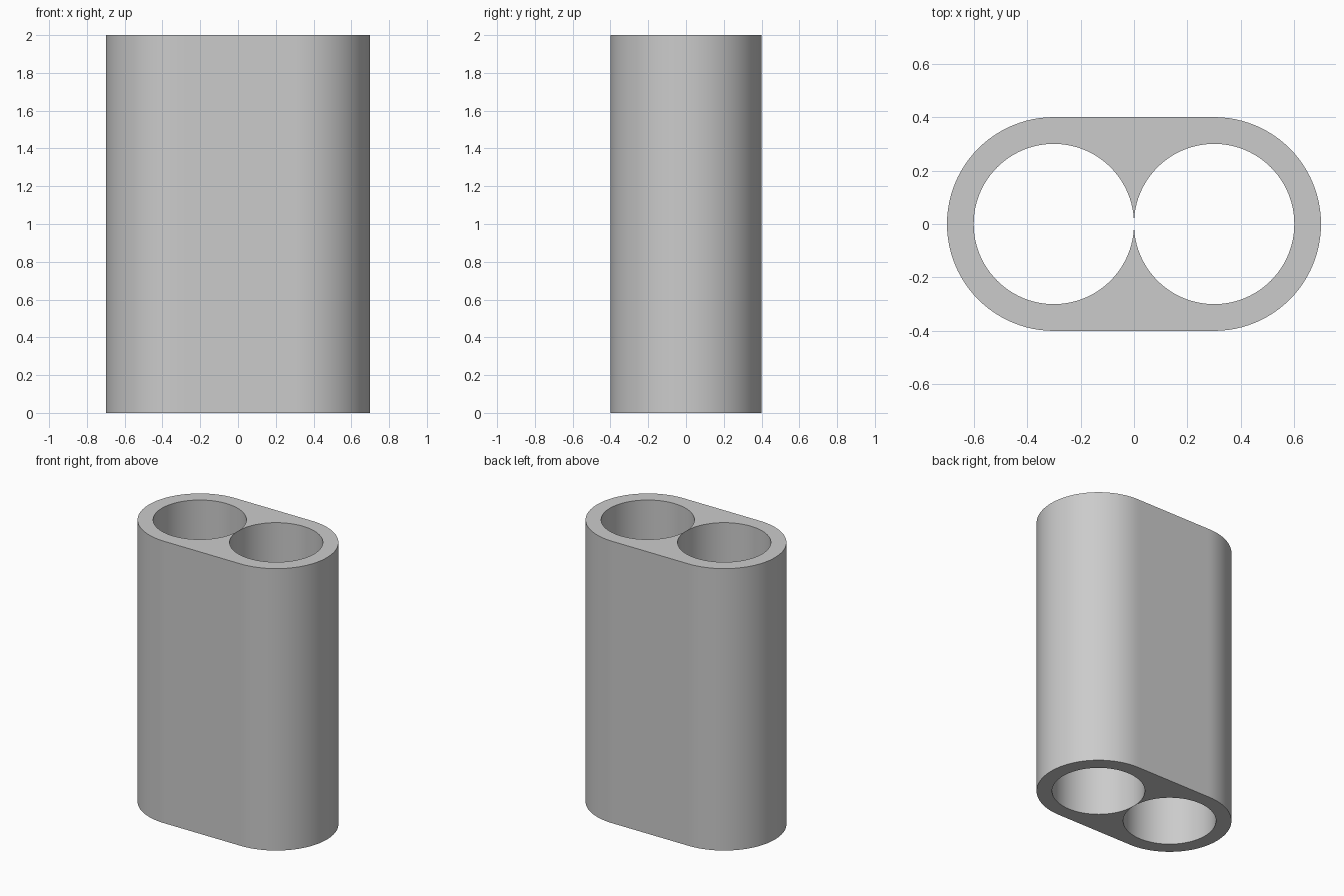
import bpy, bmesh
from math import sin, cos, pi

cube = bpy.data.objects.get("Cube")
if cube:
    bpy.data.objects.remove(cube)

HEIGHT, BORE, OUTER, OFFSET = 2.0, 0.3, 0.4, 0.3
STEPS = 48  # segments over half a bore

grey = bpy.data.materials.new("plain_grey")
grey.use_nodes = True
colour = (0.6, 0.6, 0.6, 1)
grey.diffuse_color = colour
grey.node_tree.nodes["Principled BSDF"].inputs["Base Color"].default_value = colour

# One quarter of the body: bore wall, outer wall and the two end rims
bm = bmesh.new()
columns = []
for i in range(STEPS + 1):
    a = pi * i / STEPS
    c, s = cos(a), sin(a)
    inner = (max(OFFSET + BORE * c, 0), BORE * s if i < STEPS else 0)
    if i <= STEPS // 2:
        outer = (OFFSET + OUTER * c, OUTER * s)   # rounded end
    else:
        outer = (inner[0], OUTER)                 # flat side
    columns.append([bm.verts.new((*p, z)) for p, z in
                    ((inner, 0), (outer, 0), (outer, HEIGHT), (inner, HEIGHT))])

for a, b in zip(columns, columns[1:]):
    for k in range(4):
        n = (k + 1) % 4
        bm.faces.new((a[k], a[n], b[n], b[k]))
bm.normal_update()
# Make the outer walls face outward
bm.faces.ensure_lookup_table()
if bm.faces[1].normal.x < 0:
    bmesh.ops.reverse_faces(bm, faces=bm.faces[:])

mesh = bpy.data.meshes.new("twin_bore_sleeve")
bm.to_mesh(mesh)
bm.free()
mesh.materials.append(grey)
sleeve = bpy.data.objects.new("twin_bore_sleeve", mesh)
bpy.context.collection.objects.link(sleeve)

bpy.ops.object.select_all(action='DESELECT')
sleeve.select_set(True)
bpy.context.view_layer.objects.active = sleeve
bpy.ops.object.shade_smooth_by_angle()

# Mirror the quarter into the whole body
mirror = sleeve.modifiers.new("mirror", 'MIRROR')
mirror.use_axis = (True, True, False)
mirror.merge_threshold = 0.0001
